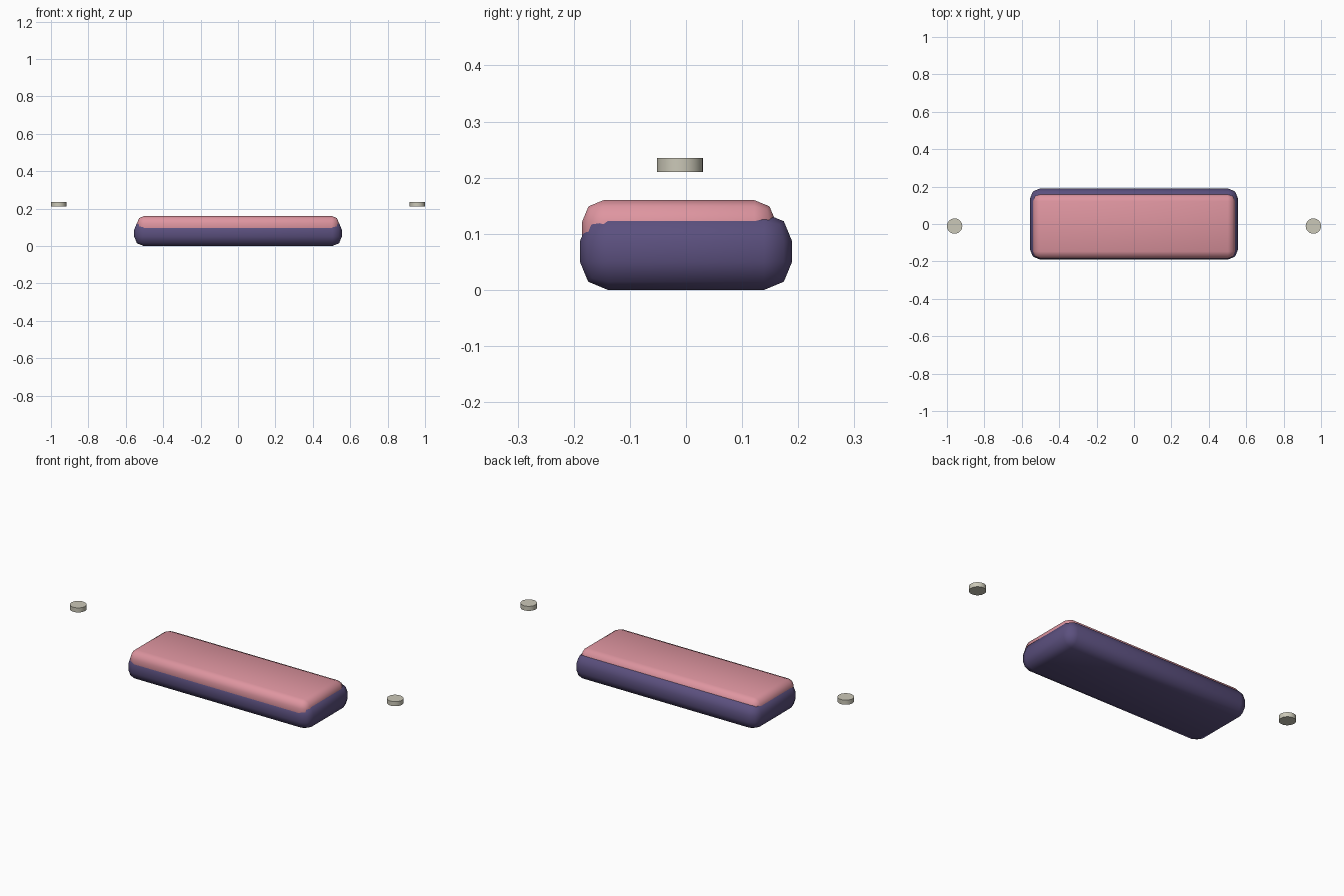
import bpy, bmesh, math
from mathutils import Vector

if "Cube" in bpy.data.objects:
    bpy.data.objects.remove(bpy.data.objects["Cube"], do_unlink=True)


def make_material(name, rgb):
    mat = bpy.data.materials.new(name)
    mat.use_nodes = True
    colour = (*rgb, 1.0)
    mat.diffuse_color = colour
    mat.node_tree.nodes["Principled BSDF"].inputs["Base Color"].default_value = colour
    return mat


def rounded_box(name, size, centre, bevel, mat):
    """Smooth box with two-segment rounded edges."""
    bm = bmesh.new()
    bmesh.ops.create_cube(bm, size=1.0)
    bmesh.ops.scale(bm, vec=Vector(size), verts=bm.verts)
    bmesh.ops.bevel(bm, geom=bm.edges[:], offset=bevel, segments=2,
                    profile=0.5, affect='EDGES')
    for face in bm.faces:
        face.smooth = True
    mesh = bpy.data.meshes.new(name)
    bm.to_mesh(mesh)
    bm.free()
    mesh.materials.append(mat)
    obj = bpy.data.objects.new(name, mesh)
    obj.location = centre
    bpy.context.collection.objects.link(obj)
    return obj


def disc(name, x, mat):
    bpy.ops.mesh.primitive_cylinder_add(vertices=32, radius=0.041, depth=0.025,
                                        location=(x, -0.011, 0.2225))
    obj = bpy.context.object
    obj.name = name
    obj.data.materials.append(mat)
    bpy.ops.object.shade_smooth_by_angle(angle=math.radians(30))


purple = make_material("dusky purple", (0.105, 0.08, 0.21))
pink = make_material("soft pink", (0.73, 0.30, 0.35))
beige = make_material("pale stone", (0.60, 0.58, 0.48))

# Lower body and the cushion sunk into its top
rounded_box("base", (1.11, 0.378, 0.137), (0, 0, 0.0685), 0.05, purple)
rounded_box("cushion", (1.08, 0.345, 0.11), (0, -0.0125, 0.105), 0.038, pink)

# Small discs floating at each end
for side, x in (("left", 0.959), ("right", -0.959)):
    disc(side + "_disc", x, beige)
